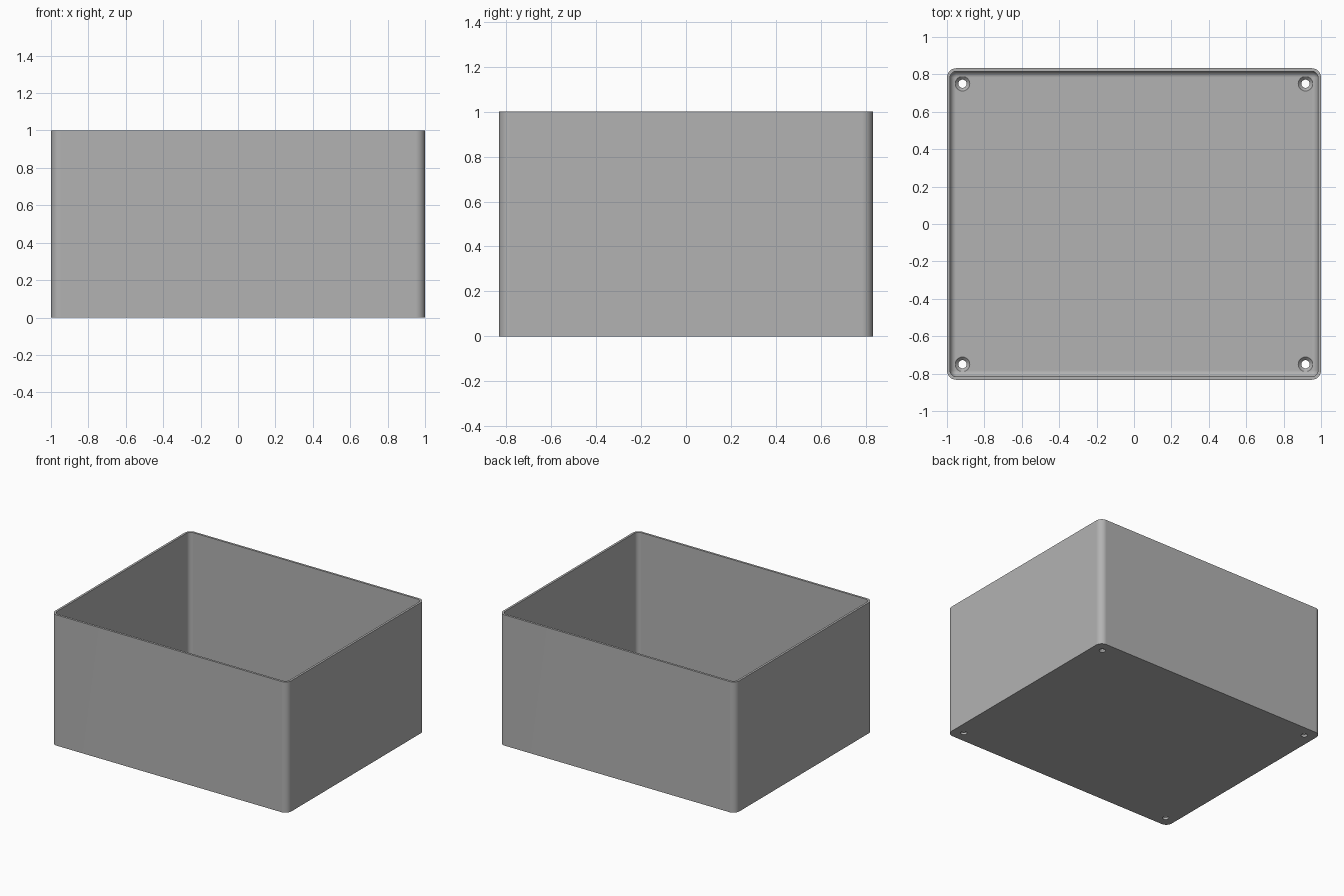
import bpy
import bmesh
import math

cube = bpy.data.objects.get("Cube")
if cube:
    bpy.data.objects.remove(cube, do_unlink=True)

HALF_X, HALF_Y, HEIGHT = 1.0, 0.833, 1.0
WALL, FLOOR, CORNER, FILLET = 0.0167, 0.033, 0.05, 0.033
HOLE_X, HOLE_Y, HOLE_R, SINK_R = 0.917, 0.75, 0.022, 0.039
STEPS = 8

grey = bpy.data.materials.new("grey plastic")
grey.use_nodes = True
colour = (0.45, 0.45, 0.45, 1)
grey.diffuse_color = colour
grey.node_tree.nodes["Principled BSDF"].inputs["Base Color"].default_value = colour


def make_object(name, bm):
    bmesh.ops.recalc_face_normals(bm, faces=bm.faces)
    mesh = bpy.data.meshes.new(name)
    bm.to_mesh(mesh)
    bm.free()
    mesh.materials.append(grey)
    obj = bpy.data.objects.new(name, mesh)
    bpy.context.collection.objects.link(obj)
    return obj


def loft(bm, rings):
    """Join closed rings of points and cap both ends."""
    rings = [[bm.verts.new(p) for p in ring] for ring in rings]
    for low, high in zip(rings, rings[1:]):
        for i in range(len(low)):
            j = (i + 1) % len(low)
            bm.faces.new((low[i], low[j], high[j], high[i]))
    bm.faces.new(rings[0][::-1])
    bm.faces.new(rings[-1])


def rounded_ring(inset, z):
    """Rounded rectangle, inset from the outer wall."""
    radius = max(CORNER - inset, 0.001)
    points = []
    for quarter, (sx, sy) in enumerate([(1, 1), (-1, 1), (-1, -1), (1, -1)]):
        for step in range(STEPS + 1):
            a = (quarter + step / STEPS) * math.pi / 2
            points.append((sx * (HALF_X - inset - radius) + radius * math.cos(a),
                           sy * (HALF_Y - inset - radius) + radius * math.sin(a), z))
    return points


def circle(x, y, radius, z, sides=32):
    return [(x + radius * math.cos(math.tau * i / sides),
             y + radius * math.sin(math.tau * i / sides), z) for i in range(sides)]


# Open box: outer wall, rim, inner wall and filleted floor
rings = [rounded_ring(0, 0), rounded_ring(0, HEIGHT), rounded_ring(WALL, HEIGHT)]
for step in range(STEPS + 1):
    a = step / STEPS * math.pi / 2
    rings.append(rounded_ring(WALL + FILLET * (1 - math.cos(a)),
                              FLOOR + FILLET * (1 - math.sin(a))))
bm = bmesh.new()
loft(bm, rings)
box = make_object("open_box", bm)

# Countersunk screw holes in the four corners
bm = bmesh.new()
for sx in (-1, 1):
    for sy in (-1, 1):
        x, y = sx * HOLE_X, sy * HOLE_Y
        loft(bm, [circle(x, y, HOLE_R, -0.05),
                  circle(x, y, HOLE_R, FLOOR - (SINK_R - HOLE_R)),
                  circle(x, y, SINK_R, FLOOR),
                  circle(x, y, SINK_R, FLOOR + 0.05)])
cutter = make_object("screw_hole_cutter", bm)
cutter.hide_render = True

bpy.ops.object.select_all(action="DESELECT")
box.select_set(True)
bpy.context.view_layer.objects.active = box
cut = box.modifiers.new("screw holes", "BOOLEAN")
cut.operation = "DIFFERENCE"
cut.solver = "EXACT"
cut.object = cutter
bpy.ops.object.modifier_apply(modifier=cut.name)
bpy.data.objects.remove(cutter, do_unlink=True)

# Smooth corners, crisp rim and flat walls
bpy.ops.object.shade_smooth_by_angle(angle=math.radians(30))
weighted = box.modifiers.new("flat walls", "WEIGHTED_NORMAL")
weighted.keep_sharp = True
